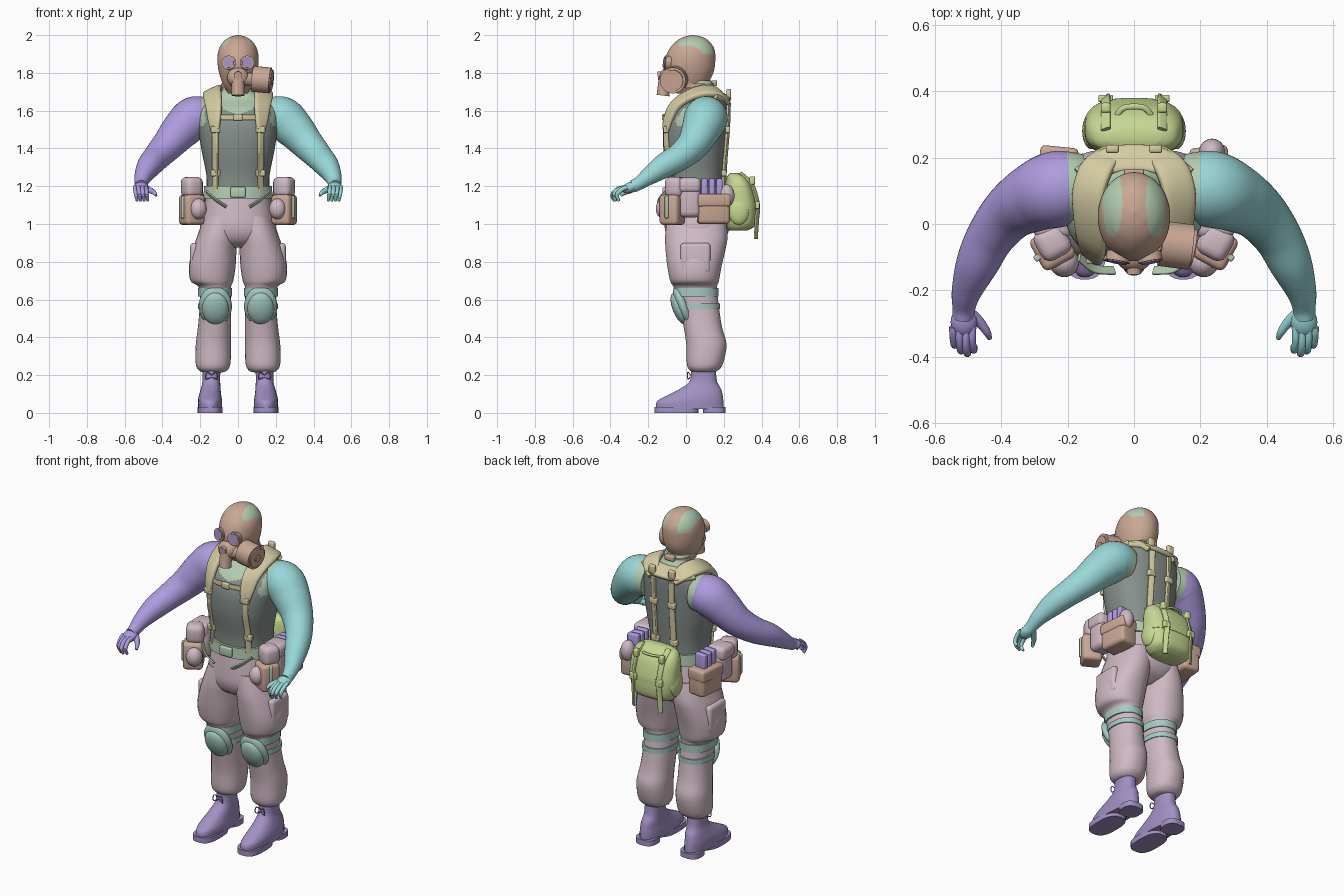
import bpy, bmesh, math
from mathutils import Vector, Matrix

if "Cube" in bpy.data.objects:
    bpy.data.objects.remove(bpy.data.objects["Cube"], do_unlink=True)
parts = []

def material(name, *rgb):
    mat = bpy.data.materials.new(name)
    mat.use_nodes = True
    mat.diffuse_color = (*rgb, 1)
    mat.node_tree.nodes["Principled BSDF"].inputs["Base Color"].default_value = (*rgb, 1)
    return mat

PANTS = material("dusty pink cloth", .63, .49, .55)
TEAL = material("teal skin", .32, .68, .69)
PURPLE = material("violet skin", .42, .33, .74)
BOOT = material("muted violet leather", .36, .28, .55)
BROWN = material("tan brown", .59, .39, .3)
TANK = material("grey green cloth", .24, .28, .26)
SKIN = material("pale green", .45, .61, .44)
KHAKI = material("khaki webbing", .66, .6, .36)
LIME = material("lime canvas", .57, .69, .29)
KNEE = material("sea green pad", .38, .59, .53)

def finish(name, bm, mats, paint=None):
    bmesh.ops.recalc_face_normals(bm, faces=bm.faces)
    for face in bm.faces if paint else ():
        face.material_index = int(paint(face.calc_center_median()))
    mesh = bpy.data.meshes.new(name)
    bm.to_mesh(mesh)
    bm.free()
    for mat in mats:
        mesh.materials.append(mat)
    parts.append(bpy.data.objects.new(name, mesh))
    bpy.context.collection.objects.link(parts[-1])

def spline(rows, steps=5):
    """Smooth rows of any width through every given row."""
    out, last = [], len(rows) - 1
    for i in range(last):
        near = rows[max(i - 1, 0)], rows[i], rows[i + 1], rows[min(i + 2, last)]
        for t in (k / steps for k in range(steps)):
            out.append([q + t / 2 * (r - p + t * (2 * p - 5 * q + 4 * r - s + t * (3 * (q - r) + s - p)))
                        for p, q, r, s in zip(*near)])
    return out + [list(rows[-1])]

def oval(seg, power):
    for k in range(seg):
        c, s = math.cos(math.tau * (k + .5) / seg), math.sin(math.tau * (k + .5) / seg)
        yield math.copysign(abs(c) ** (2 / power), c), math.copysign(abs(s) ** (2 / power), s)

def skin_loops(name, loops, mats, paint):
    bm = bmesh.new()
    rings = [[bm.verts.new(p) for p in loop] for loop in loops]
    for low, high in zip(rings, rings[1:]):
        for i in range(len(low)):
            bm.faces.new((low[i - 1], low[i], high[i], high[i - 1]))
    bm.faces.new(rings[0])
    bm.faces.new(rings[-1])
    finish(name, bm, mats, paint)

def loft(name, rows, *mats, power=2, seg=32, steps=5, paint=None):
    """Stack level ovals given as x, y, z, half width, half depth."""
    loops = [[(x + u * rx, y + v * ry, z) for u, v in oval(seg, power)] for x, y, z, rx, ry in spline(rows, steps)]
    skin_loops(name, loops, mats, paint)

def sweep(name, rows, *mats, center=None, power=2, seg=16, steps=5, paint=None):
    """Sweep x, y, z, half width, half thickness; the flat side faces away from center."""
    rows = spline(rows, steps)
    path = [Vector(r[:3]) for r in rows]
    span = path[-1] - path[0]
    fixed = Vector((0, 1, 0)) if abs(span.z) > .8 * span.length else Vector((0, 0, 1))
    loops = []
    for i, (p, row) in enumerate(zip(path, rows)):
        tangent = path[min(i + 1, len(path) - 1)] - path[max(i - 1, 0)]
        side = tangent.cross(p - Vector(center) if center else fixed).normalized()
        normal = side.cross(tangent).normalized()
        loops.append([p + side * u * row[3] + normal * v * row[4] for u, v in oval(seg, power)])
    skin_loops(name, loops, mats, paint)

def rod(name, a, b, r, mat):
    sweep(name, [(*a, r, r), (*b, r, r)], mat, seg=24, steps=1)

def box(name, loc, size, mat, turn=0, soft=.02):
    bm = bmesh.new()
    bmesh.ops.create_cube(bm, size=1, matrix=Matrix.Diagonal((*size, 1)))
    bmesh.ops.bevel(bm, geom=bm.edges[:], offset=soft, segments=3, profile=.5, affect='EDGES')
    bm.transform(Matrix.Translation(loc) @ Matrix.Rotation(turn, 4, 'Z'))
    finish(name, bm, [mat])

def ball(name, loc, radii, mat, tilt=0):
    bm = bmesh.new()
    bmesh.ops.create_uvsphere(bm, u_segments=24, v_segments=14, radius=1)
    bm.transform(Matrix.Translation(loc) @ Matrix.Rotation(tilt, 4, 'X') @ Matrix.Diagonal((*radii, 1)))
    finish(name, bm, [mat])

def flip(rows, s):
    return [(s * r[0], *r[1:]) for r in rows]

# Torso with scoop-necked tank top
torso = [(0, .05, 1.12, .17, .145), (0, .05, 1.25, .167, .148), (0, .045, 1.4, .195, .165), (0, .05, 1.52, .21, .168),
         (0, .07, 1.6, .205, .152), (0, .105, 1.66, .165, .112), (0, .09, 1.7, .09, .08), (0, .06, 1.76, .075, .075)]
loft("torso", torso, SKIN, TANK, power=2.3, seg=80, steps=12, paint=lambda p: p.z < 1.52 or
     (abs(p.x) < .175 and p.z < (1.65 if p.y > .1 else 1.585 + 4 * p.x * p.x)))
torso_fine = spline(torso, 12)

def on_torso(x, z, way, gap=.008):
    """Point on the front (way -1) or back (way 1) of the torso."""
    _, y, _, rx, ry = min(torso_fine, key=lambda row: abs(row[2] - z))
    return x, y + way * (gap + ry * (1 - min(abs(x) / rx, 1) ** 2.3) ** (1 / 2.3)), z

# Masked head with bare patches on the scalp
head = [(0, .02, 1.69, .05, .07), (0, .015, 1.74, .08, .1), (0, .02, 1.8, .1, .125), (0, .022, 1.86, .109, .133),
        (0, .03, 1.92, .103, .122), (0, .035, 1.965, .078, .09), (0, .037, 1.99, .042, .05), (0, .037, 2, .004, .004)]
loft("mask_hood", head, BROWN, SKIN, seg=80, steps=8, paint=lambda p: p.z > 1.9 and
     ((p.y - .065) / .105) ** 2 + ((abs(p.x) - .065) / .03) ** 2 < 1)
ball("mask_snout", (0, -.09, 1.775), (.058, .054, .055), BROWN)
rod("mask_valve", (0, -.11, 1.775), (0, -.122, 1.68), .034, BROWN)
rod("mask_front_cap", (0, -.1, 1.79), (0, -.15, 1.785), .022, BROWN)
rod("filter_neck", (.03, -.09, 1.765), (.1, -.07, 1.765), .035, BROWN)
rod("filter_canister", (.08, -.058, 1.768), (.172, -.07, 1.76), .069, BROWN)
rod("filter_rim", (.15, -.066, 1.762), (.18, -.071, 1.759), .056, BROWN)
rod("filter_hub", (.17, -.07, 1.76), (.186, -.072, 1.759), .02, BROWN)
loft("mask_neck_strap", [(0, .055, 1.72, .088, .095), (0, .055, 1.745, .09, .097)], BROWN, steps=1)
box("mask_strap_buckle", (0, .15, 1.745), (.06, .03, .03), BROWN, soft=.006)

# Shapes shared by both sides
hips = [(0, .05, 1.17, .165, .15), (0, .053, 1.05, .188, .165), (0, .058, .97, .203, .17),
        (0, .055, .91, .18, .14), (0, .05, .875, .1, .08)]
loft("trouser_hips", hips, PANTS, power=2.3)
leg = [(.085, .055, 1.04, .095, .155), (.108, .055, .94, .107, .166), (.123, .051, .87, .116, .16),
       (.136, .045, .78, .124, .145), (.138, .045, .7, .114, .13), (.122, .05, .662, .085, .115),
       (.12, .07, .56, .084, .105), (.125, .09, .45, .088, .102), (.13, .108, .36, .094, .107),
       (.132, .1, .26, .092, .096), (.132, .095, .225, .075, .075), (.132, .095, .215, .05, .05)]
arm = [(.15, .11, 1.56, .1, .1), (.23, .105, 1.56, .115, .115), (.3, .08, 1.5, .104, .104),
       (.37, .037, 1.42, .086, .086), (.43, -.035, 1.355, .073, .073), (.472, -.12, 1.305, .064, .064),
       (.503, -.2, 1.25, .046, .046), (.512, -.25, 1.215, .035, .035), (.514, -.28, 1.2, .032, .034)]
boot = [(.148, .02, .02, .063, .18), (.148, .022, .06, .064, .177), (.148, .045, .09, .06, .15),
        (.145, .075, .125, .053, .112), (.141, .092, .17, .047, .072), (.14, .092, .25, .047, .066)]
pad = [(*on_torso(.122, 1.5, -1), .026, .012), (*on_torso(.125, 1.56, -1), .038, .014),
       (.128, -.055, 1.63, .046, .016), (.135, .02, 1.682, .05, .017), (.135, .1, 1.705, .052, .017),
       (.11, .17, 1.695, .05, .016), (.065, .215, 1.65, .035, .014)]
core = (0, .06, 1.4)

for label, s in (("left", 1), ("right", -1)):
    # Arm, palm and curled fingers
    flesh = TEAL if s > 0 else PURPLE
    sweep(label + "_arm", flip(arm, s), flesh, SKIN, seg=40, steps=8, paint=lambda p: abs(p.x) < .195)
    ball(label + "_palm", (s * .512, -.295, 1.193), (.04, .048, .028), flesh, .3)
    for i, finger in enumerate(("index", "middle", "ring", "little")):
        x, reach = .487 + .019 * i, (.01, 0, .008, .025)[i]
        curl = [(x, -.31, 1.195, .013, .013), (x, -.36 + reach, 1.185, .012, .012),
                (x - .004, -.39 + reach, 1.155, .011, .011), (x - .01, -.38 + reach, 1.122, .007, .007)]
        sweep(f"{label}_{finger}_finger", flip(curl, s), flesh, seg=10)
    thumb = [(.5, -.265, 1.195, .02, .02), (.465, -.295, 1.178, .016, .016), (.443, -.325, 1.165, .012, .012),
             (.434, -.345, 1.15, .007, .007)]
    sweep(label + "_thumb", flip(thumb, s), flesh, seg=10)

    # Goggle
    rod(label + "_goggle_rim", (s * .045, -.085, 1.852), (s * .05, -.113, 1.855), .037, BROWN)
    rod(label + "_goggle_lens", (s * .045, -.085, 1.852), (s * .051, -.117, 1.856), .029, BOOT)

    # Leg, cargo pocket and knee pad
    loft(label + "_trouser_leg", flip(leg, s), PANTS, power=2.2)
    box(label + "_cargo_pocket", (s * .23, .05, .82), (.046, .16, .16), PANTS)
    for place, z, y, h, ry in (("upper", .617, .055, .045, .117), ("lower", .55, .072, .03, .108)):
        band = [(s * .121, y, z + rise, .09, ry) for rise in (0, h)]
        loft(f"{label}_knee_{place}_strap", band, KNEE, power=2.2, steps=1)
    ball(label + "_knee_pad_base", (s * .12, -.016, .565), (.088, .036, .112), KNEE, .38)
    ball(label + "_knee_pad_shell", (s * .12, -.034, .553), (.07, .037, .09), KNEE, .38)

    # Boot
    loft(label + "_boot", flip(boot, s), BOOT, power=2.3)
    for piece, y, ry, w in (("sole", -.05, .117, .066), ("heel", .15, .06, .06)):
        loft(f"{label}_boot_{piece}", [(s * .148, y, z, w, ry) for z in (0, .032)], BOOT, power=2.8, steps=1)
    for way in (-1, 1):
        lace = [(s * .14 + way * dx, y, z, .003, .003) for dx, y, z in
                ((0, .025, .2), (.025, .008, .215), (.03, .01, .18), (0, .022, .19))]
        sweep(label + "_boot_lace", lace, BOOT, seg=6)

    # Harness pad and webbing
    sweep(label + "_shoulder_pad", flip(pad, s), KHAKI, center=core, power=4)
    for place, x, way, heights in (("front", .12, -1, (1.54, 1.42, 1.3, 1.15)), ("back", .06, 1, (1.64, 1.5, 1.35, 1.16))):
        strap = [(*on_torso(s * x, z, way), .017, .008) for z in heights]
        sweep(f"{label}_{place}_strap", strap, KHAKI, center=core, power=5)
        for z in (1.5, 1.27):
            box(f"{label}_{place}_adjuster", on_torso(s * x, z, way), (.05, .026, .035), KHAKI, soft=.006)
    box(label + "_yoke_tab", (s * .065, .226, 1.69), (.04, .025, .05), KHAKI, soft=.008)
    tail = [(.165, -.1, 1.17, .014, .005), (.12, -.135, 1.13, .014, .005), (.06, -.14, 1.09, .014, .005)]
    sweep(label + "_belt_tail", flip(tail, s), SKIN, center=core, power=5)

    # Hip pouches, turned to hug the waist
    for part, x, y, z, size, mat, turn, soft in (
            ("ammo_pouch", .23, .145, 1.08, (.11, .17, .16), BROWN, .1, .02),
            ("ammo_pouch_flap", .232, .145, 1.125, (.116, .176, .07), BROWN, .1, .015),
            ("side_pouch", .24, .02, 1.14, (.11, .115, .21), PANTS, 0, .03),
            ("side_pouch_flap", .245, .018, 1.205, (.116, .122, .08), PANTS, 0, .025),
            ("front_pouch", .245, -.072, 1.075, (.11, .11, .16), BROWN, -.5, .02),
            ("front_pouch_strap", .248, -.078, 1.09, (.118, .02, .12), SKIN, -.5, .006),
            ("upper_pouch", .245, -.055, 1.195, (.1, .1, .11), PANTS, -.5, .03)):
        box(f"{label}_{part}", (s * x, y, z), size, mat, s * turn, soft)
    for i in range(3):
        box(label + "_magazine", (s * .225, .095 + .04 * i, 1.18), (.07, .032, .12), PURPLE, s * .1, .008)
    ball(label + "_small_pouch", (s * .21, -.115, 1.08), (.045, .045, .055), PANTS)

    # Pack straps
    pack_strap = [(.085, .285, 1.27, .015, .006), (.085, .348, 1.21, .015, .006), (.085, .38, 1.1, .015, .006),
                  (.087, .375, 1.02, .015, .006), (.09, .37, .92, .013, .005)]
    sweep(label + "_pack_strap", flip(pack_strap, s), LIME, center=(0, .25, 1.1), power=5)
    box(label + "_pack_buckle", (s * .085, .378, 1.1), (.045, .022, .04), LIME, soft=.006)
    box(label + "_pack_lug", (s * .085, .35, 1.23), (.03, .03, .045), LIME, soft=.008)
    ball(label + "_pack_side_pocket", (s * .128, .28, 1.07), (.028, .055, .075), LIME)
ball("rear_pouch", (.235, .215, 1.15), (.04, .042, .06), PANTS)

# Chest strap, back yoke and belt
chest = [(*on_torso(x, 1.565, -1), .014, .007) for x in (-.12, -.06, 0, .06, .12)]
sweep("chest_strap", chest, KHAKI, center=(0, .06, 1.565), power=5)
box("chest_buckle", on_torso(0, 1.565, -1, .012), (.05, .022, .036), KHAKI, soft=.007)
yoke = [(x, y, z, .045, .016) for x, y, z in ((-.15, .135, 1.69), (-.07, .19, 1.678), (.07, .19, 1.678), (.15, .135, 1.69))]
sweep("back_yoke", yoke, KHAKI, center=core, power=4)
loft("belt", [(0, .05, 1.135, .185, .163), (0, .05, 1.2, .18, .16)], SKIN, power=2.3, steps=1)
box("belt_buckle", (0, -.112, 1.168), (.08, .025, .055), SKIN, soft=.008)

# Pack
pack = [(0, .275, .965, .1, .05), (0, .288, 1, .132, .083), (0, .29, 1.1, .146, .086), (0, .28, 1.2, .14, .07)]
loft("pack_body", pack, LIME, power=2.6)
lid = [(0, .29, 1.08, .15, .09), (0, .288, 1.12, .15, .089), (0, .28, 1.2, .146, .074),
       (0, .268, 1.25, .125, .052), (0, .26, 1.27, .08, .025)]
loft("pack_flap", lid, LIME, power=2.6)
grip = [(x, y, z, .009, .006) for x, y, z in ((-.055, .32, 1.23), (-.03, .35, 1.24), (.03, .35, 1.24), (.055, .32, 1.23))]
sweep("pack_handle", grip, LIME)

# Smooth shading with crisp edges
bpy.ops.object.select_all(action='DESELECT')
for obj in parts:
    obj.select_set(True)
bpy.context.view_layer.objects.active = parts[0]
bpy.ops.object.shade_smooth_by_angle(angle=math.radians(40))
